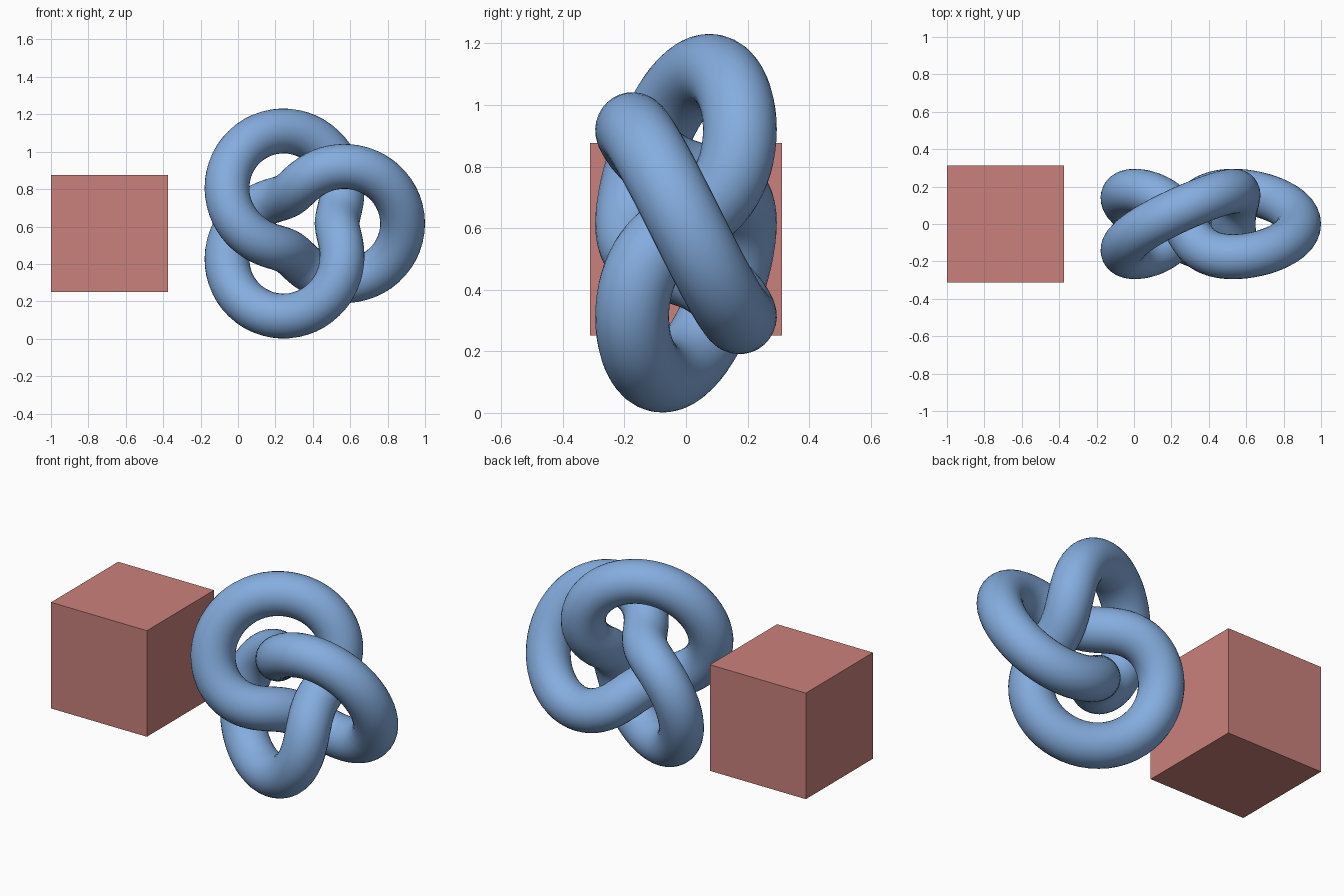
import bpy, bmesh
from math import sin, cos, pi
from mathutils import Vector

if "Cube" in bpy.data.objects:
    bpy.data.objects.remove(bpy.data.objects["Cube"])


def material(name, rgb):
    m = bpy.data.materials.new(name)
    m.diffuse_color = (*rgb, 1)
    m.use_nodes = True
    m.node_tree.nodes["Principled BSDF"].inputs["Base Color"].default_value = m.diffuse_color
    return m


def finish(bm, name, mat, smooth=False):
    bmesh.ops.recalc_face_normals(bm, faces=bm.faces)
    for f in bm.faces:
        f.smooth = smooth
    me = bpy.data.meshes.new(name)
    bm.to_mesh(me)
    bm.free()
    me.materials.append(mat)
    ob = bpy.data.objects.new(name, me)
    bpy.context.collection.objects.link(ob)
    return ob


# Plain cube on the left
SIDE = 0.625
bm = bmesh.new()
bmesh.ops.create_cube(bm, size=SIDE)
cube = finish(bm, "cube", material("dusty red", (0.59, 0.22, 0.20)))
cube.location = (-1 + SIDE / 2, 0, 0.5635)

# Trefoil knot on the right: a tube swept along a (2, 3) torus knot
SCALE, TUBE = 0.175, 0.12
STEPS, SIDES = 180, 32


def knot_point(t):
    r = SCALE * (2 + cos(3 * t))
    return Vector((r * cos(2 * t), -SCALE * sin(3 * t), r * sin(2 * t)))


bm = bmesh.new()
rings = []
for i in range(STEPS):
    t = 2 * pi * i / STEPS
    p = knot_point(t)
    tangent = (knot_point(t + 0.001) - knot_point(t - 0.001)).normalized()
    side = tangent.cross(p).normalized()
    out = side.cross(tangent)
    rings.append([bm.verts.new(p + TUBE * (cos(a) * out + sin(a) * side))
                  for a in (2 * pi * j / SIDES for j in range(SIDES))])
for i, ring in enumerate(rings):
    nxt = rings[(i + 1) % STEPS]
    for j in range(SIDES):
        k = (j + 1) % SIDES
        bm.faces.new((ring[j], ring[k], nxt[k], nxt[j]))
knot = finish(bm, "trefoil_knot", material("soft blue", (0.235, 0.42, 0.74)), True)
knot.location = (1 - 3 * SCALE - TUBE, 0, 0.616)
